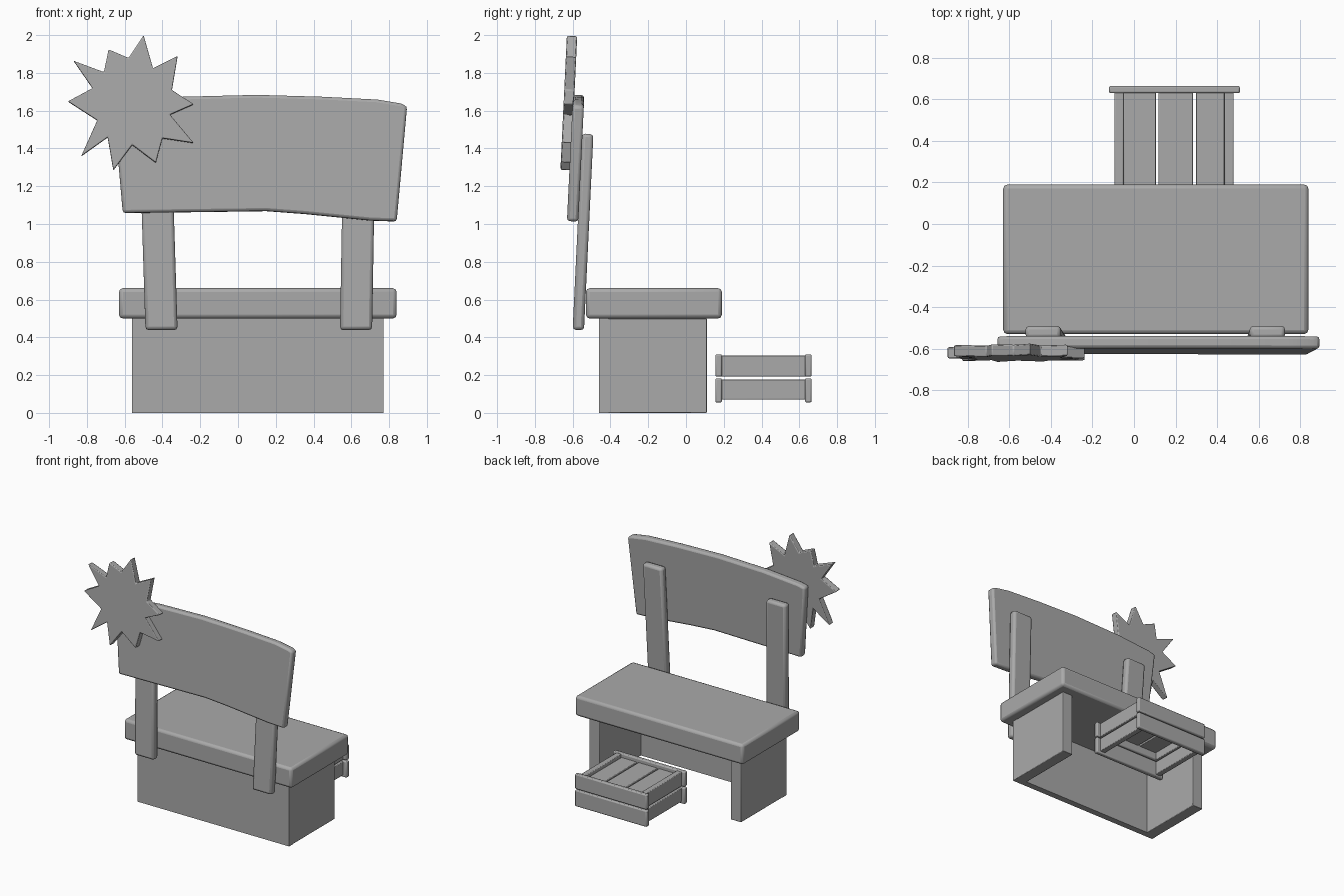
import bpy
import bmesh
from math import atan2
from mathutils import Matrix, Vector

if "Cube" in bpy.data.objects:
    bpy.data.objects.remove(bpy.data.objects["Cube"])

grey = bpy.data.materials.new("plain grey")
grey.use_nodes = True
grey.diffuse_color = (0.4, 0.4, 0.4, 1)
grey.node_tree.nodes["Principled BSDF"].inputs["Base Color"].default_value = (0.4, 0.4, 0.4, 1)

LEAN = atan2(0.05, 1.04)  # backward lean of the posts, board and star


def finish(name, bm, bevel):
    """Turn a bmesh into an object with softly rounded edges."""
    bmesh.ops.recalc_face_normals(bm, faces=bm.faces)
    mesh = bpy.data.meshes.new(name)
    bm.to_mesh(mesh)
    bm.free()
    mesh.materials.append(grey)
    obj = bpy.data.objects.new(name, mesh)
    bpy.context.collection.objects.link(obj)
    if bevel:
        mod = obj.modifiers.new("rounded edges", "BEVEL")
        mod.width = bevel
        mod.segments = 2
        mod.limit_method = "ANGLE"
    bpy.ops.object.select_all(action="DESELECT")
    obj.select_set(True)
    bpy.context.view_layer.objects.active = obj
    bpy.ops.object.shade_smooth_by_angle()
    return obj


def box(name, x, y, z, bevel=0.008):
    """Box given by its (low, high) range on each axis."""
    bm = bmesh.new()
    bmesh.ops.create_cube(bm, size=1)
    for v in bm.verts:
        v.co = [r[0] if c < 0 else r[1] for c, r in zip(v.co, (x, y, z))]
    return finish(name, bm, bevel)


def panel(name, outline, front_y, base_z, depth, bevel):
    """Outline in x and z, given depth, then leaned back about its foot."""
    bm = bmesh.new()
    face = bm.faces.new([bm.verts.new((x, 0, z - base_z)) for x, z in outline])
    ext = bmesh.ops.extrude_face_region(bm, geom=[face])
    new = [g for g in ext["geom"] if isinstance(g, bmesh.types.BMVert)]
    bmesh.ops.translate(bm, verts=new, vec=Vector((0, depth, 0)))
    bm.transform(Matrix.Translation((0, front_y, base_z)) @ Matrix.Rotation(-LEAN, 4, "X"))
    return finish(name, bm, bevel)


# Counter: three walls, open at the back, under a thick top
box("counter_front_wall", (-0.56, 0.77), (-0.46, -0.41), (0, 0.5), 0)
box("counter_right_wall", (-0.56, -0.47), (-0.46, 0.11), (0, 0.5), 0.004)
box("counter_left_wall", (0.68, 0.77), (-0.46, 0.11), (0, 0.5), 0.004)
box("counter_top", (-0.63, 0.84), (-0.53, 0.19), (0.5, 0.66), 0.02)

# Posts, each drifting slightly sideways
for name, x, drift in (("right_post", -0.49, -0.033), ("left_post", 0.54, 0.018)):
    panel(name, [(x, 0.44), (x + 0.17, 0.44), (x + 0.17 + drift, 1.48), (x + drift, 1.48)],
          -0.6, 0.44, 0.06, 0.018)

# Curved sign board
board = [(-0.61, 1.06), (-0.2, 1.065), (0.15, 1.07), (0.35, 1.055), (0.55, 1.035),
         (0.7, 1.02), (0.84, 1.015), (0.895, 1.625), (0.86, 1.64), (0.74, 1.66),
         (0.45, 1.675), (0.1, 1.685), (-0.3, 1.675), (-0.6, 1.65), (-0.66, 1.635)]
panel("sign_board", board, -0.63, 1.02, 0.06, 0.015)

# Hand-cut star on the corner of the board, tips and notches in turn
star = [(-0.5, 2.0), (-0.45, 1.825), (-0.32, 1.89), (-0.35, 1.71), (-0.235, 1.635),
        (-0.36, 1.58), (-0.235, 1.43), (-0.4, 1.455), (-0.435, 1.325), (-0.56, 1.42),
        (-0.66, 1.285), (-0.69, 1.46), (-0.83, 1.36), (-0.745, 1.55), (-0.9, 1.65),
        (-0.77, 1.72), (-0.87, 1.865), (-0.71, 1.805), (-0.685, 1.925), (-0.58, 1.88)]
panel("star_sign", star, -0.665, 1.285, 0.055, 0.006)

# Crate: two planks on every side, with slats just below the rim
for level, z in (("lower", (0.055, 0.183)), ("upper", (0.192, 0.31))):
    for end, y in (("front", 0.155), ("back", 0.63)):
        box(f"crate_{end}_{level}_plank", (-0.12, 0.51), (y, y + 0.035), z)
    for side, x in (("right", -0.095), ("left", 0.435)):
        box(f"crate_{side}_{level}_plank", (x, x + 0.045), (0.18, 0.64),
            (max(z[0], 0.07), z[1] - 0.005), 0.005)
for i, x in enumerate(((-0.05, 0.105), (0.118, 0.285), (0.298, 0.435))):
    box(f"crate_slat_{i + 1}", x, (0.18, 0.64), (0.25, 0.28), 0.004)
